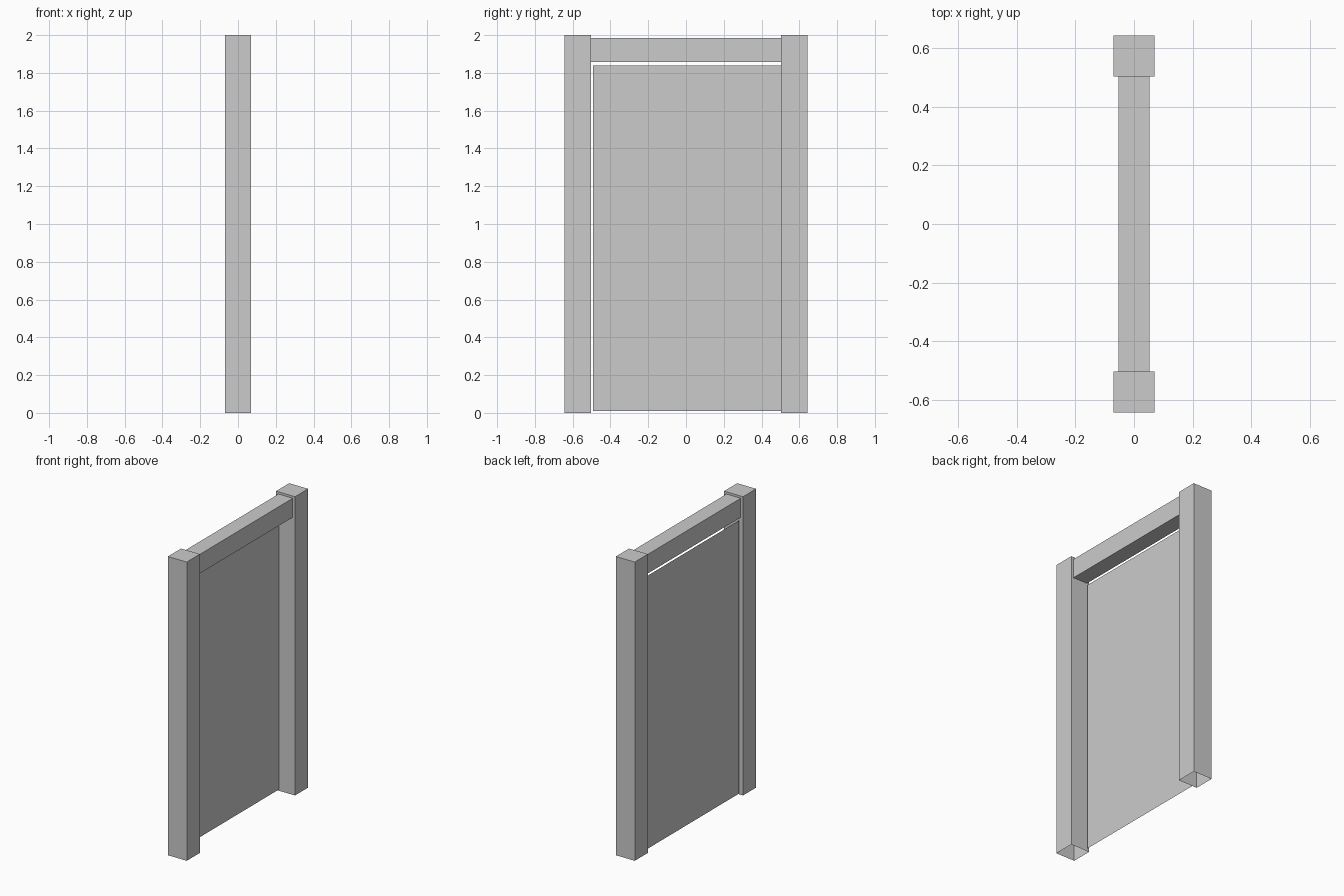
import bpy, bmesh
from mathutils import Vector

if "Cube" in bpy.data.objects:
    bpy.data.objects.remove(bpy.data.objects["Cube"])


def box(name, lo, hi, open_dirs=()):
    """Box between two corners, leaving off the faces that point along open_dirs."""
    bm = bmesh.new()
    bmesh.ops.create_cube(bm, size=1)
    lo, hi = Vector(lo), Vector(hi)
    for v in bm.verts:
        v.co = Vector(((lo[i] + hi[i]) / 2 + v.co[i] * (hi[i] - lo[i])) for i in range(3))
    bm.normal_update()
    hidden = [f for f in bm.faces
              if any(f.normal.dot(Vector(d)) > 0.9 for d in open_dirs)]
    bmesh.ops.delete(bm, geom=hidden, context='FACES')
    mesh = bpy.data.meshes.new(name)
    bm.to_mesh(mesh)
    bm.free()
    obj = bpy.data.objects.new(name, mesh)
    bpy.context.collection.objects.link(obj)
    return obj


INNER, OUTER = 0.503, 0.642

# Two square posts, open underneath
box("front_post", (-0.07, -OUTER, 0), (0.07, -INNER, 2), [(0, 0, -1)])
box("back_post", (-0.07, INNER, 0), (0.07, OUTER, 2), [(0, 0, -1)])

# Lintel between the posts, open where it meets them
box("lintel", (-0.053, -INNER, 1.857), (0.053, INNER, 1.985), [(0, 1, 0), (0, -1, 0)])

# Thin door leaf near the left face, with a small gap at the latch side
mesh = bpy.data.meshes.new("door_leaf")
X = -0.047
mesh.from_pydata([(X, -0.493, 0.01), (X, INNER, 0.01), (X, INNER, 1.838), (X, -0.493, 1.838)],
                 [], [(0, 1, 2, 3)])
bpy.context.collection.objects.link(bpy.data.objects.new("door_leaf", mesh))
